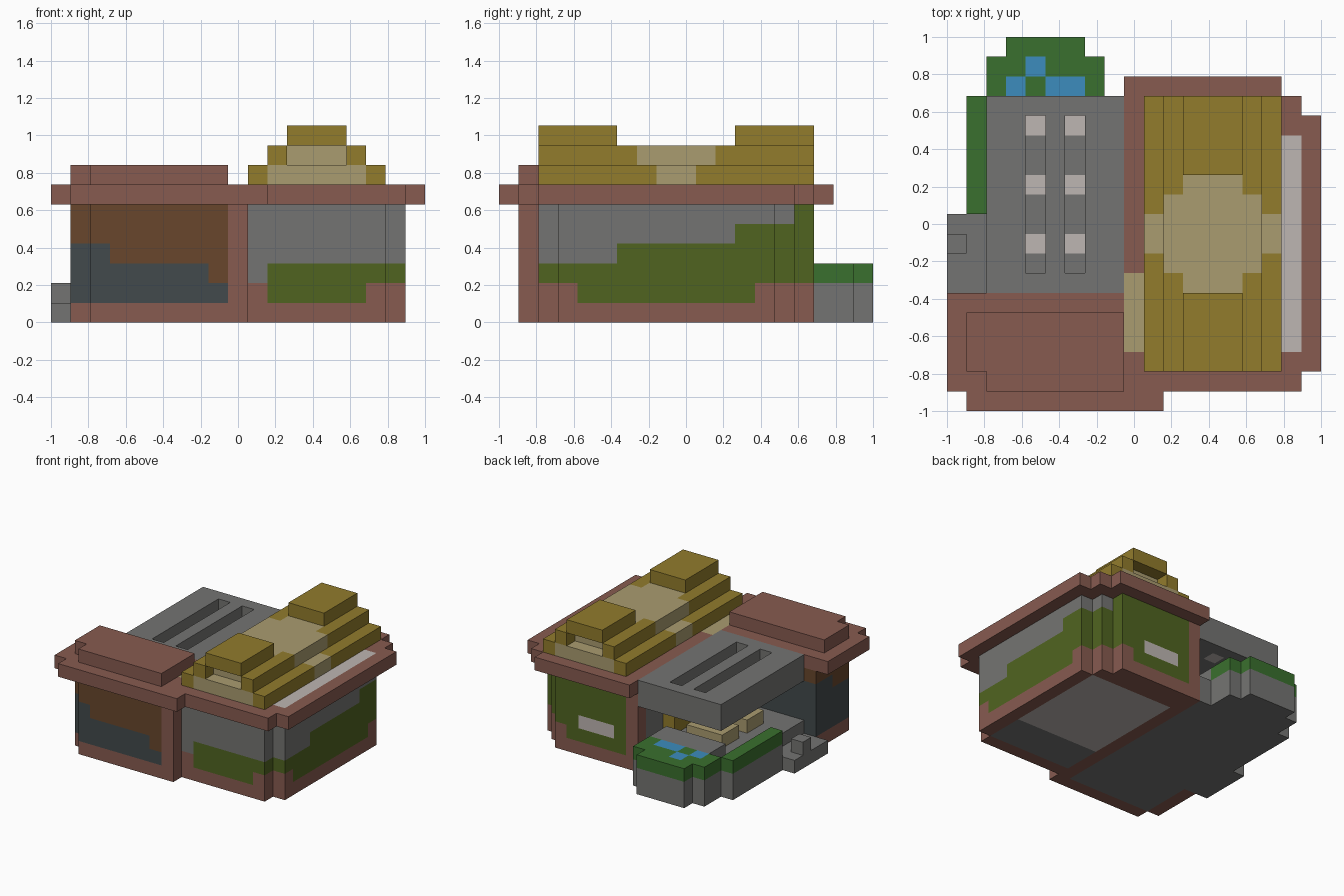
import bpy, bmesh
from mathutils import Vector

if "Cube" in bpy.data.objects:
    bpy.data.objects.remove(bpy.data.objects["Cube"])

U = 2 / 19  # edge length of one building block

SRGB = {
    "brick": "875b50", "gold": "927c2c", "tan": "aa9c70", "grey": "747472",
    "leaf": "3a702e", "water": "3c8cbe", "olive": "506420", "brown": "68462c",
    "slate": "424a4c", "pale": "beb6b2",
}


def linear(h):
    c = [int(h[i:i + 2], 16) / 255 for i in (0, 2, 4)]
    return [v / 12.92 if v < 0.04 else ((v + 0.055) / 1.055) ** 2.4 for v in c] + [1]


COLOURS = list(SRGB)
MATS = []
for n in COLOURS:
    m = bpy.data.materials.new(n)
    m.use_nodes = True
    m.diffuse_color = linear(SRGB[n])
    m.node_tree.nodes["Principled BSDF"].inputs["Base Color"].default_value = linear(SRGB[n])
    MATS.append(m)

cells = {}  # grid position -> (part, colour)


def span(x, y, z):
    return [(i, j, k) for i in range(*x) for j in range(*y) for k in range(*z)]


def fill(part, colour, x, y, z):
    for p in span(x, y, z):
        cells[p] = (part, colour)


def paint(colour, x, y, z):
    for p in span(x, y, z):
        if p in cells:
            cells[p] = (cells[p][0], colour)


def carve(x, y, z):
    for p in span(x, y, z):
        cells.pop(p, None)


# Main hall, with stepped corners
H = (0, 6)
for x, y in (((10, 17), (2, 15)), ((10, 18), (3, 14)), ((9, 16), (3, 16))):
    fill("main_hall", "brick", x, y, H)
paint("grey", (10, 18), (2, 16), (2, 6))
paint("grey", (9, 10), (7, 15), (1, 5))
paint("olive", (11, 18), (2, 4), (2, 3))
paint("olive", (11, 16), (2, 3), (1, 2))
for y0, top in ((2, 3), (6, 4), (12, 5)):
    paint("olive", (16, 18), (y0, 16), (2, top))
paint("olive", (17, 18), (4, 13), (1, 2))
paint("olive", (10, 16), (15, 16), (2, 6))
paint("olive", (10, 15), (15, 16), (1, 2))
paint("pale", (11, 14), (15, 16), (2, 3))
paint("grey", (10, 17), (3, 14), (0, 1))
paint("pale", (10, 17), (6, 14), (0, 1))

# Front room with dark glazing
fill("front_room", "brick", (1, 10), (2, 6), H)
fill("front_room", "brick", (2, 10), (1, 6), H)
paint("brown", (1, 9), (1, 6), (1, 6))
paint("slate", (1, 9), (4, 6), (1, 5))
for x, top in (((1, 3), 4), ((3, 8), 3), ((8, 9), 2)):
    paint("slate", x, (1, 4), (1, top))
paint("grey", (2, 9), (2, 6), (0, 1))

# Overhanging roof slab, one block wider than the walls
R = (6, 7)
for x, y in (((1, 11), (0, 6)), ((0, 11), (1, 6)), ((9, 18), (1, 16)),
             ((9, 19), (2, 15)), ((9, 17), (2, 17))):
    fill("roof_slab", "brick", x, y, R)
paint("pale", (17, 18), (3, 14), R)
paint("tan", (9, 10), (3, 7), R)

# Raised block above the front room
fill("front_roof_block", "brick", (1, 9), (2, 5), (7, 8))
fill("front_roof_block", "brick", (2, 9), (1, 5), (7, 8))

# Stepped golden roof
for s in range(2):
    fill("stepped_roof", "gold", (10 + s, 17 - s), (2, 16), (7 + s, 8 + s))
for y in ((2, 6), (12, 16)):
    fill("roof_cap", "gold", (12, 15), y, (9, 10))
paint("tan", (12, 15), (3, 15), (8, 9))
paint("tan", (11, 16), (7, 11), (8, 9))
paint("tan", (10, 17), (8, 10), (7, 8))
for y in (2, 15):
    paint("tan", (11, 16), (y, y + 1), (7, 8))
    carve((12, 15), (y, y + 1), (8, 9))

# Terrace base, step and post
fill("terrace_floor", "grey", (2, 9), (6, 16), (0, 2))
fill("terrace_floor", "grey", (3, 8), (14, 16), (2, 3))
fill("side_step", "grey", (0, 2), (6, 10), (0, 1))
fill("step_post", "grey", (0, 1), (8, 9), (1, 2))

# Garden beds around the terrace
for x, y in (((1, 2), (10, 16)), ((2, 8), (16, 18)), ((3, 7), (18, 19))):
    fill("garden_base", "grey", x, y, (0, 2))
    fill("garden_top", "leaf", x, y, (2, 3))
for x, y in (((4, 5), (17, 18)), ((3, 4), (16, 17)), ((5, 7), (16, 17))):
    paint("water", x, y, (2, 3))

# Terrace furniture
for y in (8, 11):
    fill("table", "tan", (4, 7), (y, y + 2), (2, 3))
    fill("cabinet", "gold", (8, 9), (y, y + 2), (2, 4))

# Canopy with slots and lights
fill("canopy", "grey", (2, 9), (6, 16), (5, 7))
for x in (4, 6):
    carve((x, x + 1), (7, 15), R)
    for y in (8, 11, 14):
        paint("pale", (x, x + 1), (y, y + 1), (5, 6))

# Turn each part into a clean mesh of its exposed faces
AXES = [Vector(v) for v in ((1, 0, 0), (0, 1, 0), (0, 0, 1))]
for part in dict.fromkeys(p for p, c in cells.values()):
    bm = bmesh.new()
    for pos, (owner, colour) in cells.items():
        if owner != part:
            continue
        centre = Vector(pos) + Vector((0.5, 0.5, 0.5))
        for a in range(3):
            for sign in (-1, 1):
                n = AXES[a] * sign
                if tuple(int(v) for v in Vector(pos) + n) in cells:
                    continue
                u = AXES[(a + 1) % 3] / 2
                v = AXES[(a + 2) % 3] / 2 * sign
                c = centre + n / 2
                quad = [(c + o) * U - Vector((1, 1, 0))
                        for o in (-u - v, u - v, u + v, v - u)]
                f = bm.faces.new([bm.verts.new(q) for q in quad])
                f.material_index = COLOURS.index(colour)
    bmesh.ops.remove_doubles(bm, verts=bm.verts, dist=0.001)
    bmesh.ops.dissolve_limit(bm, angle_limit=0.02, verts=bm.verts, edges=bm.edges,
                             delimit={"MATERIAL"})
    used = sorted({f.material_index for f in bm.faces})
    for f in bm.faces:
        f.material_index = used.index(f.material_index)
    mesh = bpy.data.meshes.new(part)
    bm.to_mesh(mesh)
    bm.free()
    for i in used:
        mesh.materials.append(MATS[i])
    bpy.context.collection.objects.link(bpy.data.objects.new(part, mesh))
